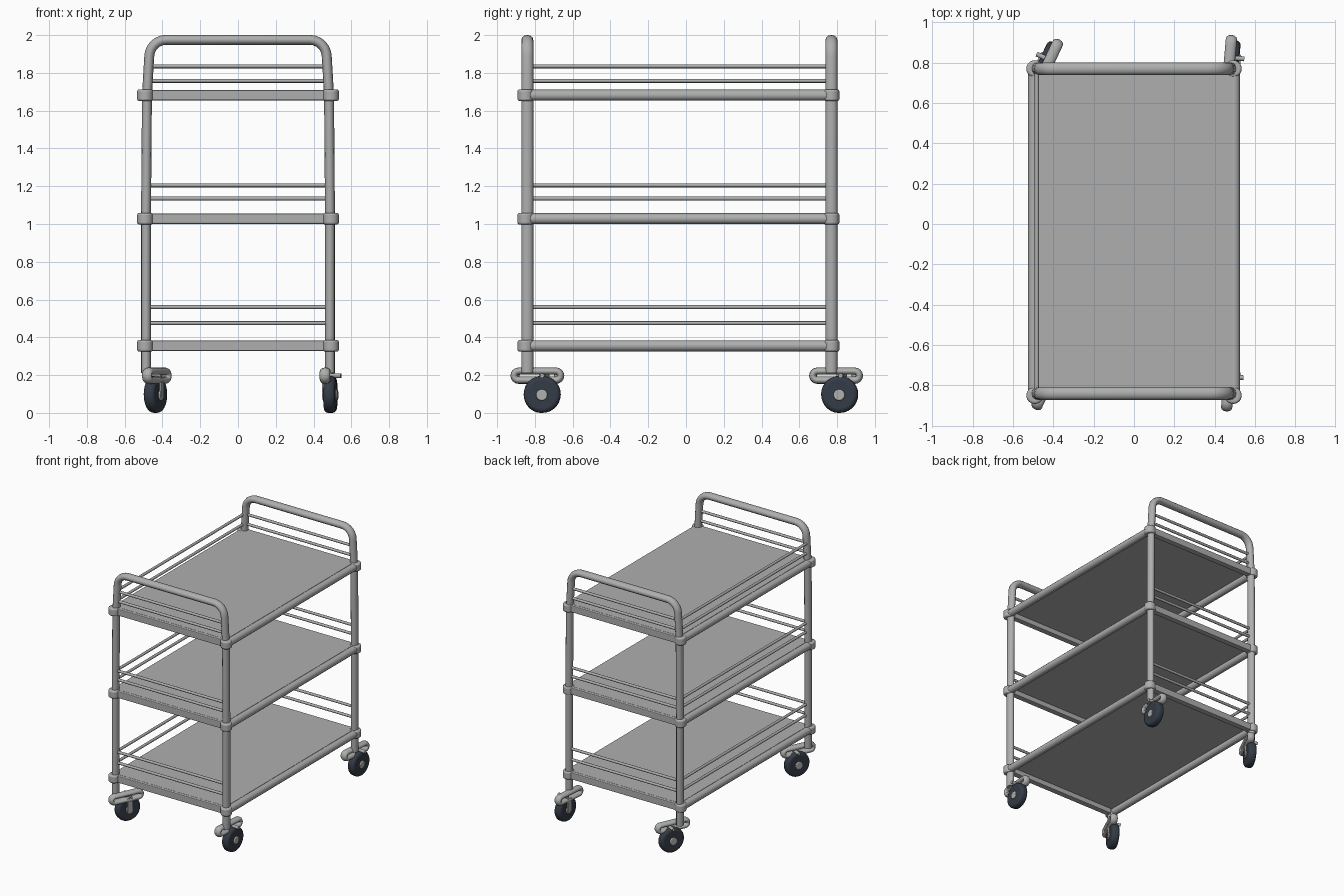
import bpy, math
from mathutils import Vector, Matrix

if "Cube" in bpy.data.objects:
    bpy.data.objects.remove(bpy.data.objects["Cube"])

FRONT_Y, BACK_Y, POST_X = -0.84, 0.77, 0.487
MID_Y, SPAN_Y = (FRONT_Y + BACK_Y) / 2, BACK_Y - FRONT_Y


def material(name, rgb):
    m = bpy.data.materials.new(name)
    m.diffuse_color = (*rgb, 1)
    m.use_nodes = True
    m.node_tree.nodes["Principled BSDF"].inputs["Base Color"].default_value = m.diffuse_color
    return m


STEEL = material("brushed_steel", (0.42, 0.43, 0.42))
RUBBER = material("dark_rubber", (0.035, 0.045, 0.062))


def finish(name, mat, smooth=True):
    ob = bpy.context.object
    ob.name = name
    ob.data.materials.clear()
    ob.data.materials.append(mat)
    if smooth:
        bpy.ops.object.shade_smooth_by_angle(angle=math.radians(40))
    return ob


def tube(name, points, r, closed=False, scale=(1, 1, 1), loc=(0, 0, 0), rot=0):
    """Round bar swept along a path."""
    cu = bpy.data.curves.new(name, 'CURVE')
    cu.dimensions = '3D'
    cu.bevel_depth, cu.bevel_resolution, cu.use_fill_caps = r, 4, True
    sp = cu.splines.new('POLY')
    sp.points.add(len(points) - 1)
    for p, co in zip(sp.points, points):
        p.co = (*co, 1)
    sp.use_cyclic_u = closed
    ob = bpy.data.objects.new(name, cu)
    bpy.context.collection.objects.link(ob)
    ob.scale, ob.location, ob.rotation_euler.z = scale, loc, rot
    bpy.ops.object.select_all(action='DESELECT')
    bpy.context.view_layer.objects.active = ob
    ob.select_set(True)
    bpy.ops.object.convert(target='MESH')
    return finish(name, STEEL)


def box(name, loc, size, bevel=0):
    bpy.ops.mesh.primitive_cube_add(size=1, location=loc)
    bpy.context.object.scale = size
    bpy.ops.object.transform_apply(location=False, rotation=False)
    if bevel:
        b = bpy.context.object.modifiers.new("soft_edge", 'BEVEL')
        b.width, b.segments = bevel, 2
    return finish(name, STEEL, False)


def cylinder(name, loc, r, depth, mat, axis='Z', rot=0, bevel=0):
    turn = (0, math.pi / 2, rot) if axis == 'X' else (0, 0, 0)
    bpy.ops.mesh.primitive_cylinder_add(vertices=28, radius=r, depth=depth, location=loc, rotation=turn)
    ob = finish(name, mat)
    if bevel:
        b = ob.modifiers.new("soft_edge", 'BEVEL')
        b.width, b.segments, b.limit_method = bevel, 4, 'ANGLE'
    return ob


# end frames: two posts joined by a rounded push handle
half = [(POST_X, 0, 0.21), (POST_X, 0, 1.05), (0.482, 0, 1.68)]
half += [(0.38 + 0.09 * math.cos(a), 0, 1.885 + 0.09 * math.sin(a))
         for a in [math.radians(15 * i) for i in range(7)]]
path = half + [(-x, y, z) for x, y, z in reversed(half)]
for label, y in (("front", FRONT_Y), ("back", BACK_Y)):
    tube(label + "_frame", path, 0.0262, scale=(1, 1.2, 1), loc=(0, y, 0))

# three shelves, open on the right side
levels = (("bottom", 0.355, (0.475, 0.56)), ("middle", 1.028, (1.135, 1.205)), ("top", 1.682, (1.758, 1.835)))
for label, z, rails in levels:
    box(label + "_shelf_panel", (0, MID_Y, z + 0.02), (0.97, SPAN_Y, 0.016))
    for sx, side in ((-1, "left"), (1, "right")):
        tube(f"{label}_{side}_rim", [(sx * 0.497, FRONT_Y, z), (sx * 0.497, BACK_Y, z)], 0.029)
        for y in (FRONT_Y - 0.01, BACK_Y):
            cylinder(f"{label}_{side}_collar", (sx * 0.492, y, z), 0.042, 0.062, STEEL, bevel=0.012)
    for y, end in ((FRONT_Y, "front"), (BACK_Y, "back")):
        box(f"{label}_{end}_rim", (0, y, z), (0.93, 0.046, 0.054), 0.006)
    # guard rails on front, back and left
    for rz in rails:
        for y, end in ((FRONT_Y, "front"), (BACK_Y, "back")):
            tube(f"{label}_{end}_rail", [(-0.48, y, rz), (0.48, y, rz)], 0.0105)
        tube(f"{label}_left_rail", [(-0.482, FRONT_Y, rz), (-0.482, BACK_Y, rz)], 0.0105)


def caster(label, x, y, turn, side, wheel_y):
    """Looped bracket with a wheel hung on its outer side."""
    rot = Matrix.Rotation(-turn, 4, 'Z')
    base = Vector((x, y, 0))

    def at(dx, dy, z):
        return base + rot @ Vector((dx, dy, z))

    # stadium shaped loop standing upright
    loop = []
    for c, a0 in ((0.10, -90), (-0.10, 90)):
        loop += [(0, c + 0.024 * math.cos(a), 0.024 * math.sin(a))
                 for a in [math.radians(a0 + 22.5 * i) for i in range(9)]]
    tube(label + "_bracket", loop, 0.019, True, scale=(1.45, 1, 1), loc=(x, y, 0.197), rot=-turn)
    w = side * 0.017
    cylinder(label + "_tyre", at(w, wheel_y, 0.098), 0.098, 0.062, RUBBER, 'X', -turn, 0.022)
    cylinder(label + "_hub", at(w, wheel_y, 0.095), 0.03, 0.078, STEEL, 'X', -turn, 0.006)
    cylinder(label + "_brake_pin", at(side * 0.03, 0.03, 0.197), 0.012, 0.085, STEEL, 'X', -turn)
    # fork leg between loop and hub
    leg = box(label + "_fork", at(w - side * 0.036, wheel_y, 0.135), (0.01, 0.04, 0.11), 0.003)
    leg.rotation_euler.z = -turn


caster("front_left_caster", -0.43, -0.79, math.radians(25), -1, 0.02)
caster("back_left_caster", -0.43, 0.785, math.radians(25), -1, 0.02)
caster("front_right_caster", 0.468, -0.787, math.radians(4), 1, 0.027)
caster("back_right_caster", 0.472, 0.795, math.radians(5), 1, 0.02)
